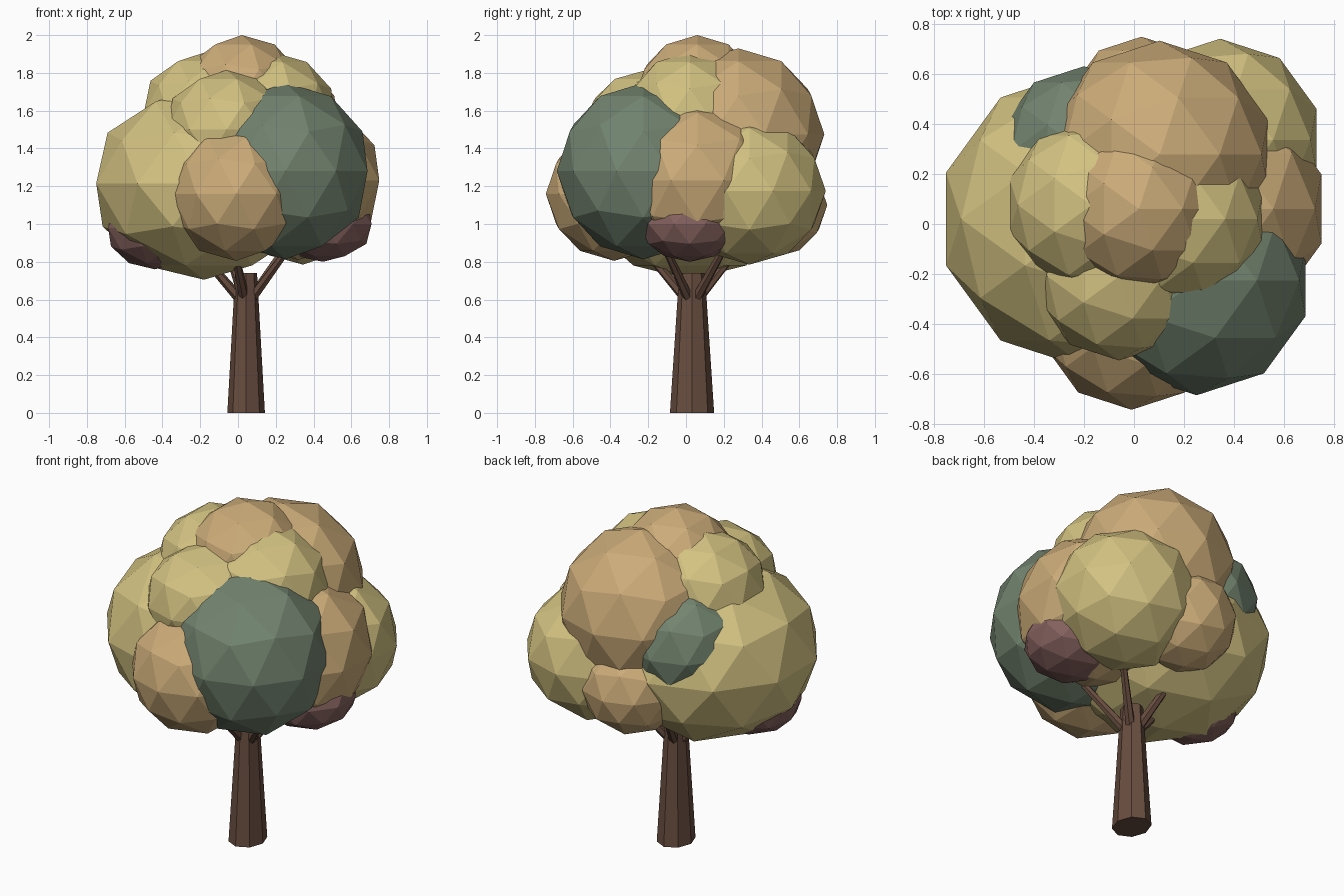
import bpy, math
from mathutils import Vector

if "Cube" in bpy.data.objects:
    bpy.data.objects.remove(bpy.data.objects["Cube"])


def material(name, rgb):
    m = bpy.data.materials.new(name)
    m.diffuse_color = (*rgb, 1)
    m.use_nodes = True
    m.node_tree.nodes["Principled BSDF"].inputs["Base Color"].default_value = m.diffuse_color
    return m


MATS = {
    "yellow": material("leaf_yellow", (0.65, 0.54, 0.22)),
    "orange": material("leaf_orange", (0.60, 0.41, 0.19)),
    "green": material("leaf_green", (0.17, 0.23, 0.16)),
    "mauve": material("leaf_mauve", (0.23, 0.12, 0.11)),
}
BARK = material("bark", (0.14, 0.075, 0.05))


def finish(name, mat):
    ob = bpy.context.object
    ob.name = name
    ob.data.materials.append(mat)
    return ob


# Foliage clumps: colour, x, y, z, horizontal radius, vertical radius
CLUMPS = [
    ("yellow", -0.18, 0.02, 1.215, 0.60, 0.51),    # big left
    ("green", 0.25, -0.226, 1.28, 0.458, 0.467),   # front right
    ("orange", -0.01, -0.38, 1.16, 0.362, 0.355),  # front low
    ("yellow", -0.06, -0.21, 1.50, 0.335, 0.315),  # front upper
    ("yellow", -0.17, 0.075, 1.59, 0.345, 0.32),   # upper left
    ("orange", 0.02, 0.06, 1.67, 0.33, 0.33),      # crown
    ("orange", 0.103, 0.277, 1.475, 0.455, 0.455), # back upper
    ("yellow", 0.18, 0.02, 1.56, 0.35, 0.35),      # upper right
    ("yellow", 0.344, 0.336, 1.175, 0.404, 0.39),  # back right
    ("orange", 0.32, 0.06, 1.23, 0.45, 0.42),      # right
    ("mauve", 0.45, 0.02, 1.00, 0.27, 0.20),       # low right
    ("mauve", -0.44, -0.03, 0.98, 0.26, 0.22),     # low left
    ("green", -0.20, 0.29, 1.36, 0.34, 0.33),      # back left
    ("orange", 0.03, 0.458, 1.10, 0.29, 0.28),     # back low
]
for i, (col, x, y, z, r, rz) in enumerate(CLUMPS):
    bpy.ops.mesh.primitive_ico_sphere_add(subdivisions=2, radius=1, location=(x, y, z))
    bpy.context.object.scale = (r, r, rz)
    finish(f"foliage_{i + 1:02d}", MATS[col])

# Tapered trunk
TRUNK = Vector((0.043, 0.032, 0))
bpy.ops.mesh.primitive_cone_add(vertices=8, radius1=0.117, radius2=0.068, depth=0.74,
                                location=TRUNK + Vector((0, 0, 0.37)))
bpy.context.object.scale.x = 0.85
finish("trunk", BARK)


# Branches fanning up from the trunk into the leaves
def branch(i, angle):
    d = Vector((math.cos(angle), math.sin(angle), 0))
    a = TRUNK + d * 0.03 + Vector((0, 0, 0.60))
    b = TRUNK + d * 0.29 + Vector((0, 0, 0.90))
    bpy.ops.mesh.primitive_cone_add(vertices=6, radius1=0.028, radius2=0.018,
                                    depth=(b - a).length, location=(a + b) / 2)
    bpy.context.object.rotation_euler = (b - a).to_track_quat("Z", "Y").to_euler()
    finish(f"branch_{i + 1}", BARK)


for i, deg in enumerate((40, 112, 184, 256, 328)):
    branch(i, math.radians(deg))
